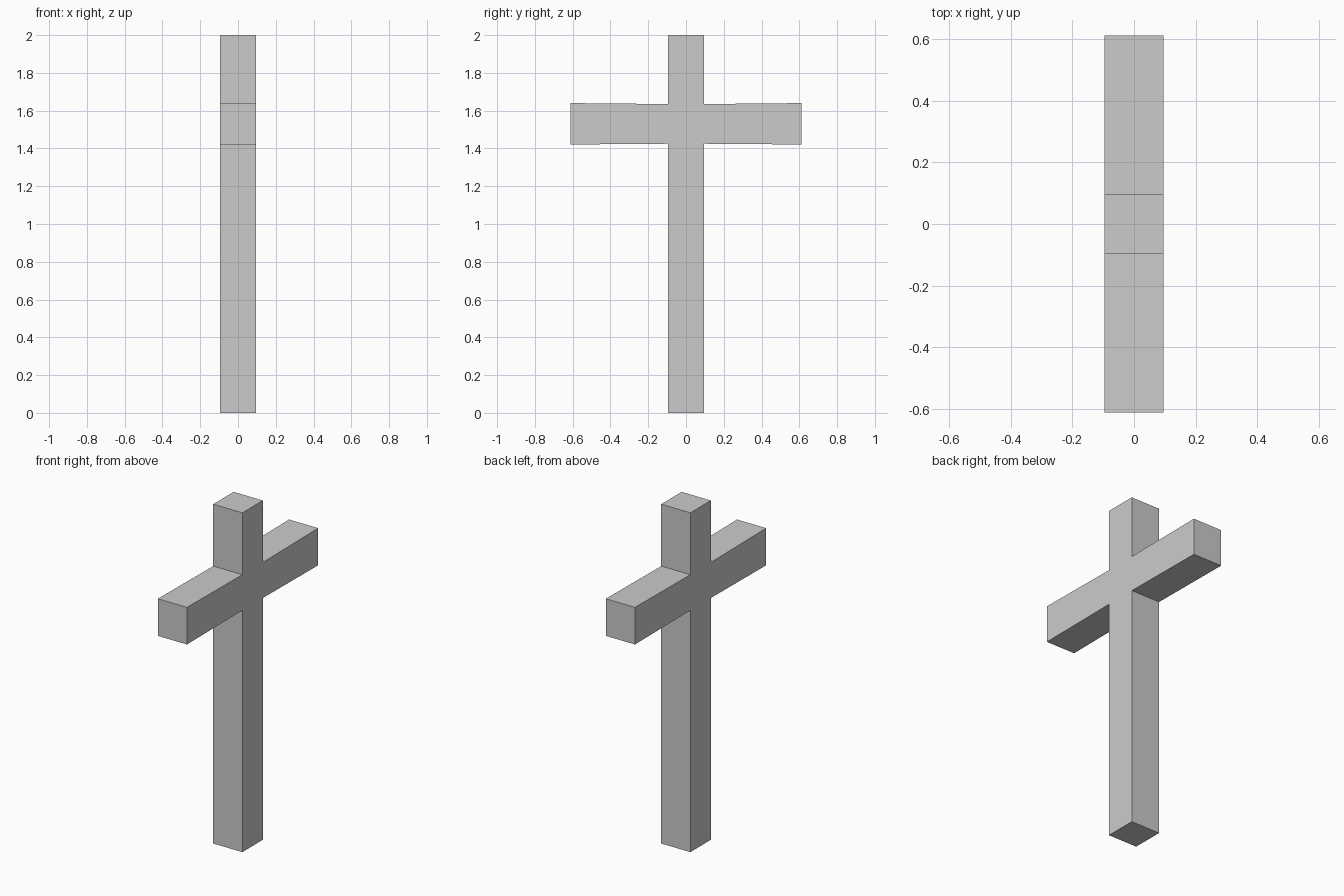
import bpy, bmesh

if "Cube" in bpy.data.objects:
    bpy.data.objects.remove(bpy.data.objects["Cube"])

HALF = 0.095    # half thickness of post and beam
ARM = 0.611     # half span of the crossbeam

# Right half of the outline in (y, z), arms flaring very slightly to the ends
half = [(HALF, 0), (HALF, 1.425), (ARM, 1.421),
        (ARM, 1.64), (HALF, 1.635), (HALF, 2.0)]
outline = half + [(-y, z) for y, z in reversed(half)]

# Cross: outline extruded through its thickness
bm = bmesh.new()
face = bm.faces.new([bm.verts.new((-HALF, y, z)) for y, z in outline])
ext = bmesh.ops.extrude_face_region(bm, geom=[face], use_keep_orig=True)
moved = [v for v in ext["geom"] if isinstance(v, bmesh.types.BMVert)]
bmesh.ops.translate(bm, verts=moved, vec=(2 * HALF, 0, 0))
bmesh.ops.recalc_face_normals(bm, faces=bm.faces)

mesh = bpy.data.meshes.new("cross")
bm.to_mesh(mesh)
bm.free()
bpy.context.collection.objects.link(bpy.data.objects.new("cross", mesh))
